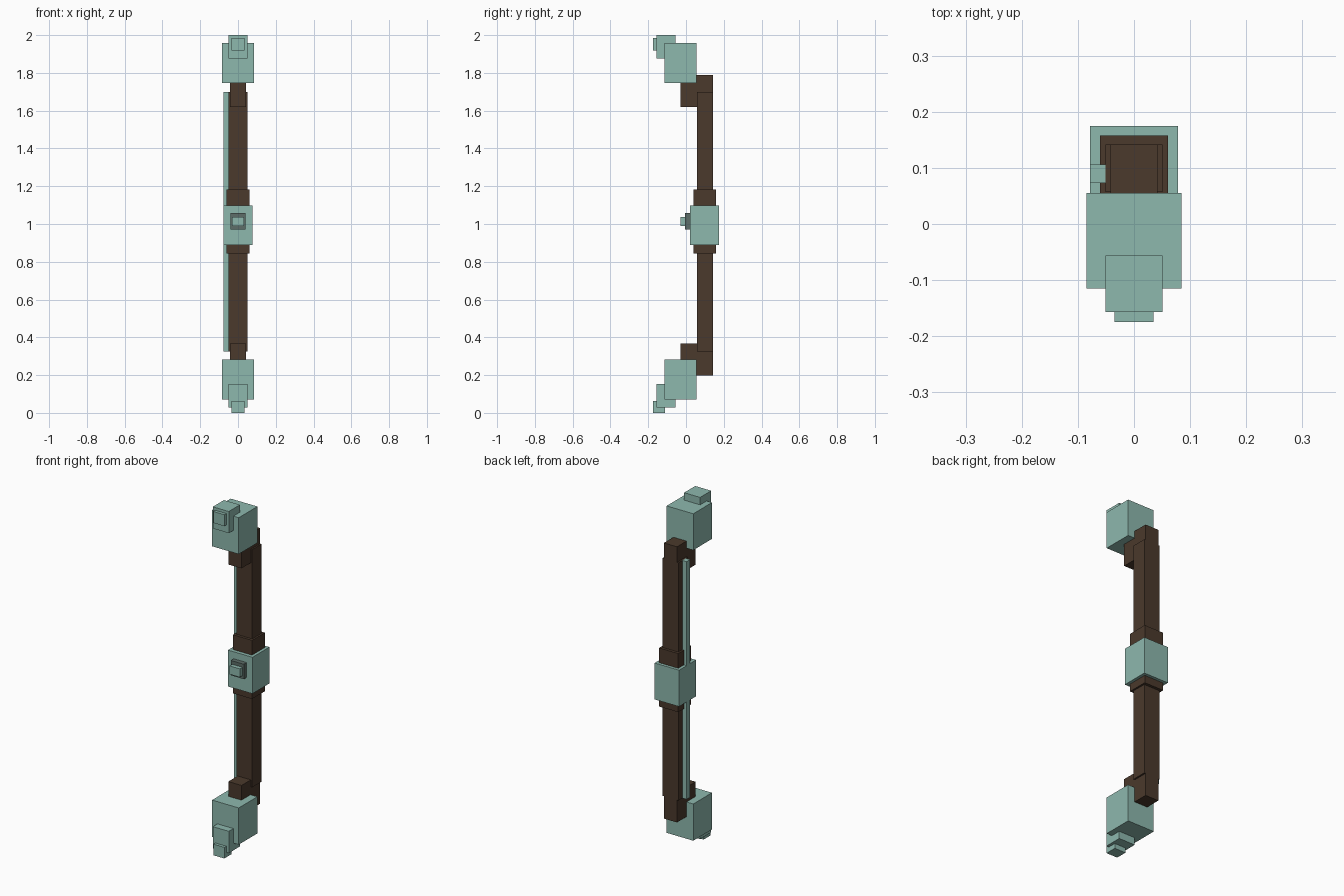
import bpy

cube = bpy.data.objects.get("Cube")
if cube:
    bpy.data.objects.remove(cube, do_unlink=True)


def make_material(name, rgb):
    mat = bpy.data.materials.new(name)
    mat.use_nodes = True
    mat.diffuse_color = (*rgb, 1)
    mat.node_tree.nodes["Principled BSDF"].inputs["Base Color"].default_value = (*rgb, 1)
    return mat


teal = make_material("pale teal", (0.27, 0.48, 0.42))
brown = make_material("dark brown", (0.069, 0.041, 0.025))
slate = make_material("slate grey", (0.11, 0.155, 0.14))


def box(name, mat, x, y, z):
    """Box from (low, high) ranges on each axis."""
    spans = (x, y, z)
    bpy.ops.mesh.primitive_cube_add(size=1, location=[(a + b) / 2 for a, b in spans])
    obj = bpy.context.object
    obj.name = name
    obj.scale = [b - a for a, b in spans]
    bpy.ops.object.transform_apply(location=False, rotation=False, scale=True)
    obj.data.materials.append(mat)
    return obj


def centred_box(name, mat, half_width, y, z):
    return box(name, mat, (-half_width, half_width), y, z)


# Long shaft with a thin strip down its right side
centred_box("shaft", brown, 0.051, (0.057, 0.142), (0.326, 1.698))
box("side_strip", teal, (-0.078, -0.051), (0.073, 0.106), (0.326, 1.698))

# Central grip with wrap and front stud
centred_box("grip_wrap", brown, 0.061, (0.041, 0.158), (0.845, 1.183))
centred_box("grip_block", teal, 0.078, (0.02, 0.175), (0.888, 1.098))
centred_box("stud_base", slate, 0.041, (-0.006, 0.02), (0.972, 1.058))
centred_box("stud", teal, 0.033, (-0.03, -0.006), (0.99, 1.038))

# Stepped ends: name, colour, half width, depth, upper heights, lower heights
end_parts = [
    ("bracket", brown, 0.042, (-0.028, 0.142), (1.62, 1.788), (0.197, 0.367)),
    ("end_block", teal, 0.085, (-0.115, 0.055), (1.747, 1.957), (0.07, 0.282)),
    ("end_step", teal, 0.051, (-0.157, -0.056), (1.875, 2.0), (0.028, 0.154)),
    ("end_tip", teal, 0.035, (-0.175, -0.11), (1.918, 1.984), (0.0, 0.064)),
]
for name, mat, half, depth, upper, lower in end_parts:
    centred_box("upper_" + name, mat, half, depth, upper)
    centred_box("lower_" + name, mat, half, depth, lower)
